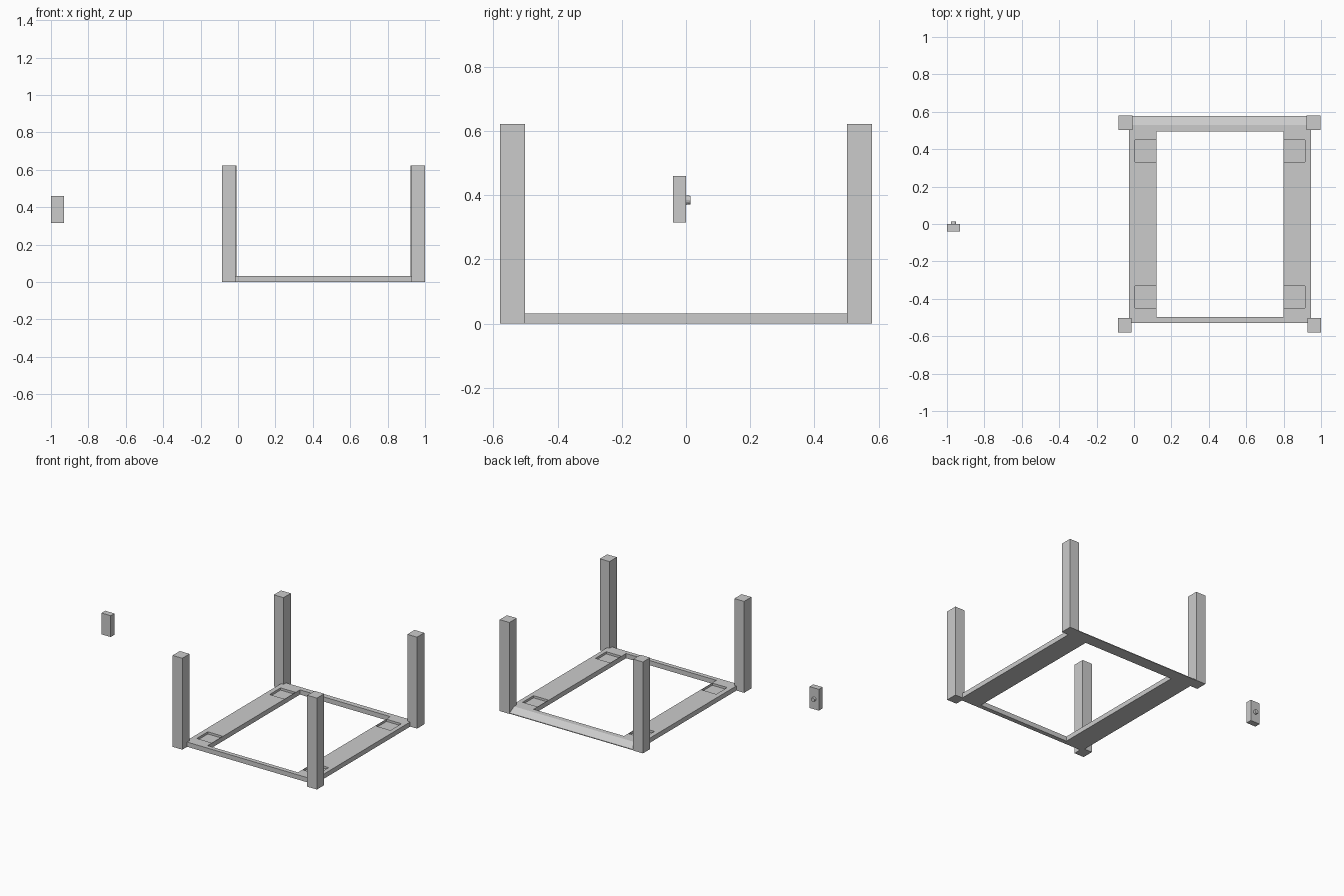
import bpy, bmesh
from mathutils import Matrix, Vector

if "Cube" in bpy.data.objects:
    bpy.data.objects.remove(bpy.data.objects["Cube"])

H = 0.032          # frame thickness


def make_object(name, bm):
    bmesh.ops.recalc_face_normals(bm, faces=bm.faces)
    me = bpy.data.meshes.new(name)
    bm.to_mesh(me)
    bm.free()
    ob = bpy.data.objects.new(name, me)
    bpy.context.collection.objects.link(ob)
    return ob


def box_bm(lo, hi):
    lo, hi = Vector(lo), Vector(hi)
    bm = bmesh.new()
    m = Matrix.Translation((lo + hi) / 2) @ Matrix.Diagonal((*(hi - lo), 1))
    bmesh.ops.create_cube(bm, size=1, matrix=m)
    return bm


def box(name, lo, hi):
    return make_object(name, box_bm(lo, hi))


# four upright legs
for side, fb, x, y in (("left", "front", -0.086, -0.58), ("left", "back", -0.082, 0.502),
                       ("right", "front", 0.927, -0.58), ("right", "back", 0.923, 0.502)):
    box(f"{fb}_{side}_leg", (x, y, 0), (x + 0.073, y + 0.078, 0.622))

# side boards with a shallow square pocket near each end
for side, x0, x1, p0 in (("left", -0.028, 0.12, 0.005), ("right", 0.80, 0.945, 0.803)):
    board = box(f"{side}_board", (x0, -0.528, 0), (x1, 0.53, H))
    for end, y in (("front", -0.45), ("back", 0.332)):
        cutter = box(f"{side}_{end}_pocket_cutter",
                     (p0, y, H - 0.015), (p0 + 0.112, y + 0.118, H + 0.02))
        cutter.hide_render = True
        cutter.hide_set(True)
        cutter.display_type = 'WIRE'
        mod = board.modifiers.new(f"{end}_pocket", 'BOOLEAN')
        mod.operation = 'DIFFERENCE'
        mod.solver = 'EXACT'
        mod.object = cutter

# narrow front rail between the boards
box("front_rail", (0.12, -0.528, 0), (0.80, -0.498, H))

# back rail, then its sloping outer edge between the legs
box("back_rail", (0.12, 0.495, 0), (0.80, 0.53, H))
bm = bmesh.new()
profile = [(0.53, 0), (0.577, 0), (0.577, 0.005), (0.53, H)]
face = bm.faces.new([bm.verts.new((-0.012, y, z)) for y, z in profile])
ext = bmesh.ops.extrude_face_region(bm, geom=[face])
verts = [v for v in ext["geom"] if isinstance(v, bmesh.types.BMVert)]
bmesh.ops.translate(bm, verts=verts, vec=(0.938, 0, 0))
make_object("back_sloped_edge", bm)

# small separate block with a round knob on its back
box("knob_block", (-1.0, -0.04, 0.315), (-0.93, 0.0, 0.46))
bm = bmesh.new()
bmesh.ops.create_cone(bm, cap_ends=True, segments=16, radius1=0.016, radius2=0.013, depth=0.024,
                      matrix=Matrix.Translation((-0.965, 0.002, 0.385))
                      @ Matrix.Rotation(-1.5707963, 4, 'X'))
make_object("knob", bm)
